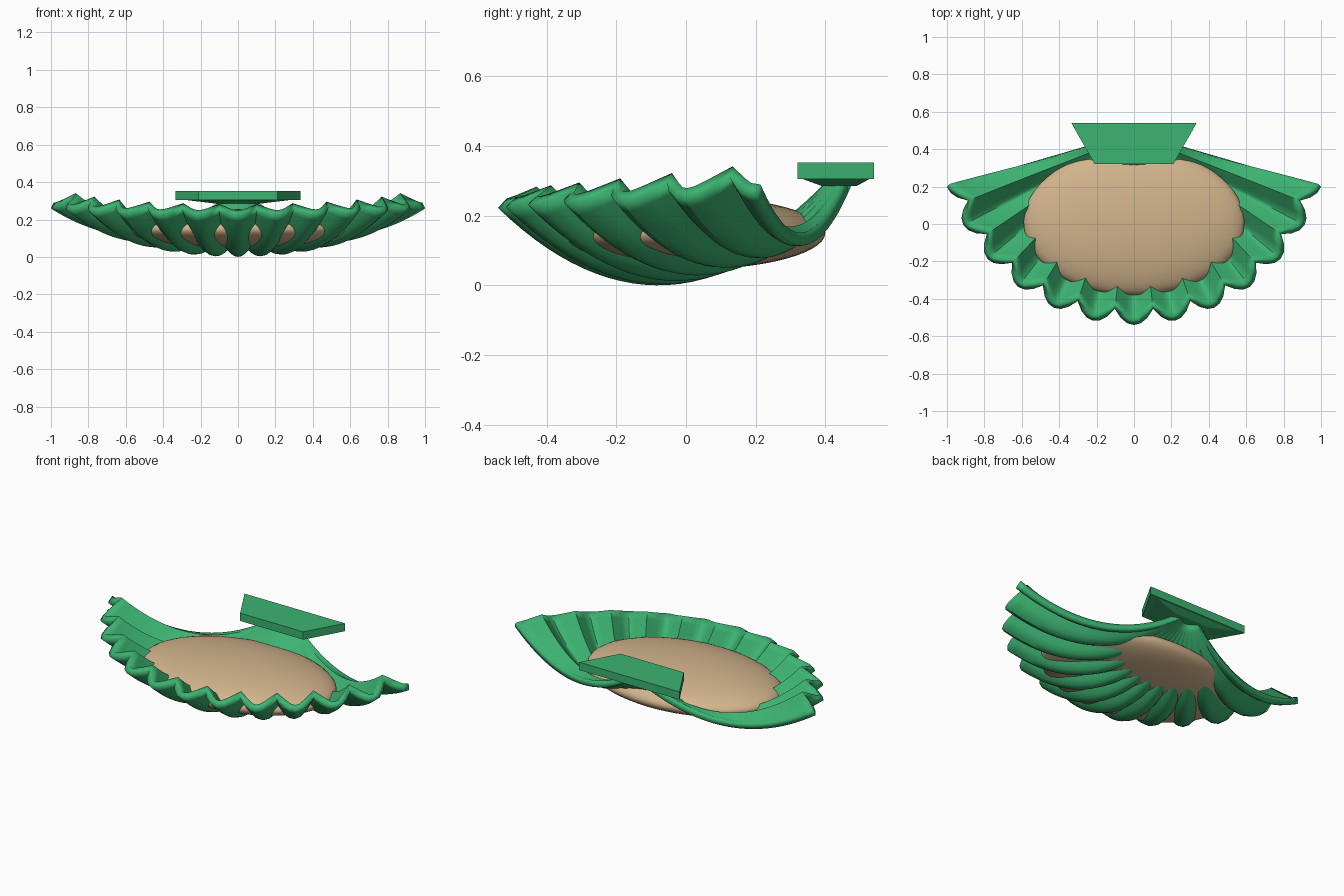
import bpy, bmesh
from math import sin, cos, radians

cube = bpy.data.objects.get("Cube")
if cube:
    bpy.data.objects.remove(cube, do_unlink=True)


def material(name, rgb):
    m = bpy.data.materials.new(name)
    m.use_nodes = True
    m.diffuse_color = (*rgb, 1)
    m.node_tree.nodes["Principled BSDF"].inputs["Base Color"].default_value = (*rgb, 1)
    return m


def add_object(name, bm, mat):
    bmesh.ops.recalc_face_normals(bm, faces=bm.faces)
    mesh = bpy.data.meshes.new(name)
    bm.to_mesh(mesh)
    bm.free()
    mesh.materials.append(mat)
    ob = bpy.data.objects.new(name, mesh)
    bpy.context.collection.objects.link(ob)
    return ob


def smooth(ob, angle):
    bpy.ops.object.select_all(action="DESELECT")
    ob.select_set(True)
    bpy.context.view_layer.objects.active = ob
    bpy.ops.object.shade_smooth_by_angle(angle=radians(angle))


green = material("sea green", (0.045, 0.451, 0.165))
tan = material("tan", (0.645, 0.456, 0.262))

# Fluted dish: ribs fan out from the hinge point, each one a parabola
HINGE_Y = 0.49
SIDE_RIBS = 6
RIB_ANGLE = radians(12.3)
SEGMENTS = 6      # per rib, across
STEPS = 28        # along each rib


def shell_point(phase, s):
    flute = (2 * (phase - round(phase))) ** 2     # 0 on a rib, 1 in a groove
    side = (phase / SIDE_RIBS) ** 2
    r = 0.05 + s * (0.98 + 0.012 * side - 0.08 * flute)
    depth = 0.3 - 1.05 * (r - 0.57) ** 2
    z = 0.3 - depth * (1 - 0.38 * side) + 0.115 * r ** 1.8 * flute
    a = phase * RIB_ANGLE
    return r * sin(a), HINGE_Y - r * cos(a), z


bm = bmesh.new()
half = SIDE_RIBS * SEGMENTS
grid = [[bm.verts.new(shell_point(i / SEGMENTS, j / STEPS)) for j in range(STEPS + 1)]
        for i in range(-half, half + 1)]
for a, b in zip(grid, grid[1:]):
    for j in range(STEPS):
        bm.faces.new((a[j], a[j + 1], b[j + 1], b[j]))
shell = add_object("shell_dish", bm, green)
if sum(p.normal.z * p.area for p in shell.data.polygons) < 0:
    shell.data.flip_normals()
thick = shell.modifiers.new("thickness", "SOLIDIFY")
thick.thickness = 0.037
thick.offset = 1
smooth(shell, 32)

# Smooth cushion resting in the dish
bm = bmesh.new()
bmesh.ops.create_uvsphere(bm, u_segments=56, v_segments=28, radius=1)
bmesh.ops.scale(bm, vec=(0.59, 0.39, 0.105), verts=bm.verts)
bmesh.ops.translate(bm, vec=(0, 0.01, 0.15), verts=bm.verts)
smooth(add_object("cushion", bm, tan), 60)


# Hinge: trapezoid plate and the tapered foot below it
def tapered_block(name, bottom, top):
    """Each end is (front half width, back half width, front y, back y, z)."""
    bm = bmesh.new()
    rings = [[bm.verts.new(p) for p in ((-f, y0, z), (f, y0, z), (b, y1, z), (-b, y1, z))]
             for f, b, y0, y1, z in (bottom, top)]
    for ring in rings:
        bm.faces.new(ring)
    for i in range(4):
        k = (i + 1) % 4
        bm.faces.new((rings[0][i], rings[0][k], rings[1][k], rings[1][i]))
    return add_object(name, bm, green)


tapered_block("hinge_plate", (0.21, 0.335, 0.32, 0.54, 0.305), (0.21, 0.335, 0.32, 0.54, 0.352))
tapered_block("hinge_foot", (0.07, 0.12, 0.39, 0.49, 0.285), (0.2, 0.3, 0.33, 0.53, 0.307))
